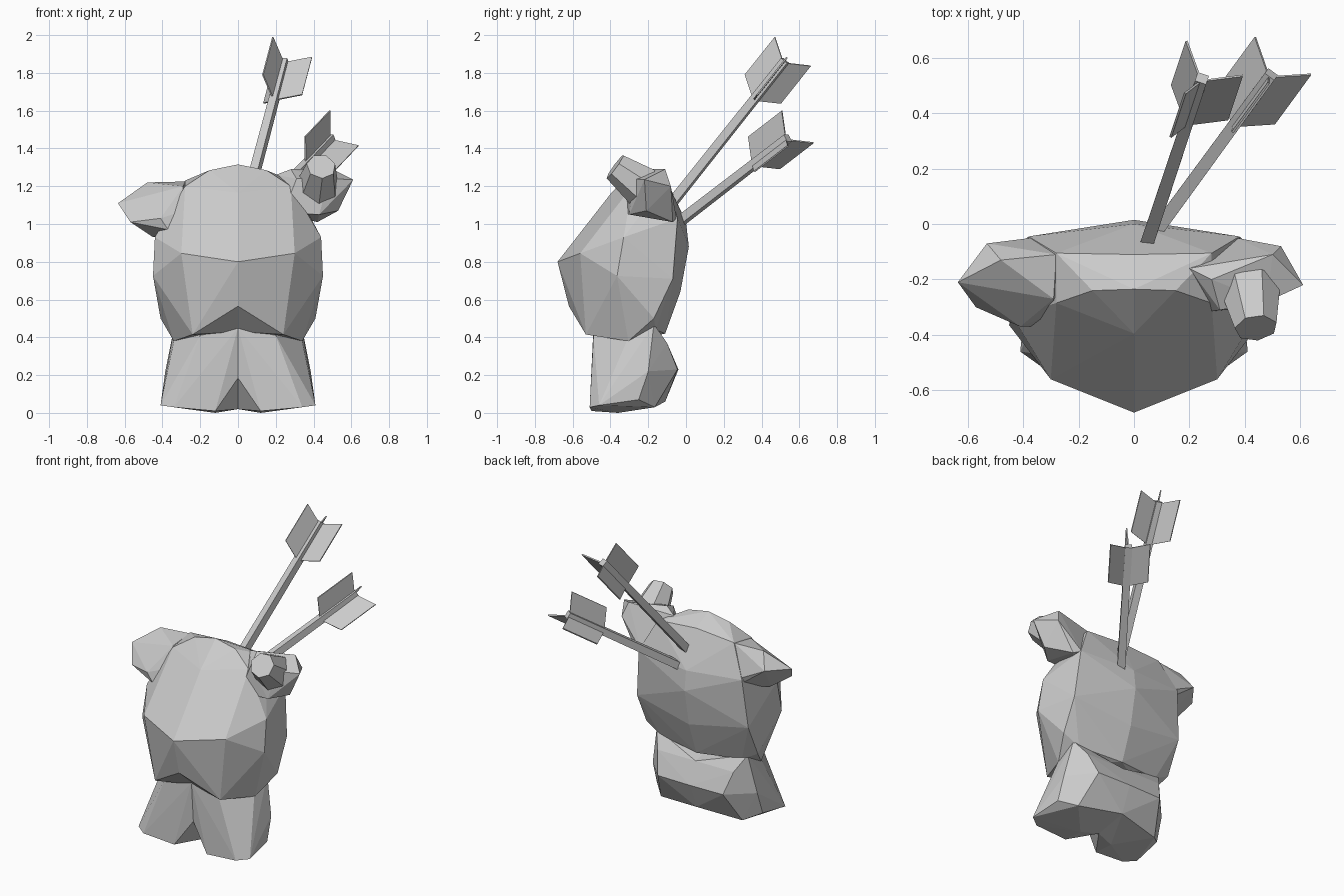
import bpy, bmesh
from math import radians
from mathutils import Vector, Matrix

if "Cube" in bpy.data.objects:
    bpy.data.objects.remove(bpy.data.objects["Cube"])


def finish(name, bm):
    bmesh.ops.recalc_face_normals(bm, faces=bm.faces)
    mesh = bpy.data.meshes.new(name)
    bm.to_mesh(mesh)
    bm.free()
    ob = bpy.data.objects.new(name, mesh)
    bpy.context.collection.objects.link(ob)
    return ob


def hull(name, points, mirrored=False):
    """Faceted lump around a few corner points, optionally mirrored across x = 0."""
    bm = bmesh.new()
    for p in points:
        bm.verts.new(p)
    bmesh.ops.convex_hull(bm, input=bm.verts[:])
    loose = [v for v in bm.verts if not v.link_faces]
    bmesh.ops.delete(bm, geom=loose, context='VERTS')
    if mirrored:
        middle = [f for f in bm.faces if all(abs(v.co.x) < 1e-4 for v in f.verts)]
        bmesh.ops.delete(bm, geom=middle, context='FACES')
        bmesh.ops.mirror(bm, geom=bm.verts[:] + bm.edges[:] + bm.faces[:],
                         axis='X', merge_dist=0.0005)
        bmesh.ops.remove_doubles(bm, verts=bm.verts[:], dist=0.0005)
    return finish(name, bm)


def prism(bm, start, end, r1, r2, sides):
    axis = Vector(end) - Vector(start)
    mat = (Matrix.Translation((Vector(start) + Vector(end)) / 2)
           @ axis.to_track_quat('Z', 'Y').to_matrix().to_4x4()
           @ Matrix.Rotation(radians(180 / sides), 4, 'Z'))
    bmesh.ops.create_cone(bm, cap_ends=True, segments=sides, radius1=r1,
                          radius2=r2, depth=axis.length, matrix=mat)


def arrow(name, start, end, vane_dir):
    """Square shaft with three swept vanes at the tail."""
    start, end = Vector(start), Vector(end)
    d = (end - start).normalized()
    out = Vector(vane_dir)
    out = (out - d * out.dot(d)).normalized()
    bm = bmesh.new()
    prism(bm, start, end, 0.034, 0.03, 4)
    for k in range(3):
        o = Matrix.Rotation(radians(120 * k), 3, d) @ out
        side = d.cross(o) * 0.004
        outline = [(0.01, -0.27), (0.14, -0.21), (0.14, 0.05), (0.01, -0.01)]
        rows = [[bm.verts.new(end + o * r + d * t + side * s) for r, t in outline]
                for s in (-1, 1)]
        bm.faces.new(rows[0])
        bm.faces.new(rows[1][::-1])
        for i in range(4):
            j = (i + 1) % 4
            bm.faces.new((rows[0][j], rows[0][i], rows[1][i], rows[1][j]))
    return finish(name, bm)


# Chest, belly and back
torso = hull("torso", [
    (0, -.68, .80), (0, -.62, .565), (0, -.47, .43), (.24, -.53, .415),
    (.34, -.305, .38), (.41, -.17, .50), (.45, -.365, .725), (.41, -.07, .71),
    (.30, -.56, .845), (0, -.55, .965), (0, -.395, 1.165), (0, -.235, 1.315),
    (.15, -.24, 1.285), (.28, -.285, 1.20), (.28, -.105, 1.23),
    (.44, -.33, .93), (.38, -.045, 1.03), (0, .015, .88), (0, 0, 1.01),
    (0, -.11, 1.25), (0, -.03, .64), (0, -.11, .42), (.30, -.16, .44),
], True)

# Hips and cut thighs, with the notch between them
hips = hull("hips", [
    (0, -.49, .45), (.20, -.49, .41), (.335, -.305, .40), (.335, -.17, .47),
    (0, -.10, .37), (.28, -.10, .37), (0, -.04, .23), (.24, -.045, .23),
    (.385, -.20, .22), (.41, -.46, .04), (.34, -.51, .03), (.12, -.50, .01),
    (.12, -.36, 0), (0, -.47, .185), (0, -.33, .02), (.30, -.165, .03),
    (0, -.11, .06), (.39, -.25, .07),
], True)

# Lowered arm stump
left_arm = hull("left_arm", [
    (-.635, -.21, 1.11), (-.57, -.30, 1.01), (-.48, -.13, 1.22), (-.53, -.07, 1.12),
    (-.29, -.27, 1.20), (-.29, -.325, 1.07), (-.37, -.37, .97), (-.41, -.37, 1.03),
    (-.45, -.25, .93), (-.28, -.11, 1.225), (-.37, -.05, 1.04), (-.30, -.06, .95),
    (-.20, -.20, 1.10),
])

# Raised shoulder and its forward stump
shoulder = hull("shoulder", [
    (.28, -.20, 1.29), (.61, -.22, 1.235), (.50, -.11, 1.29), (.53, -.08, 1.20),
    (.53, -.21, 1.07), (.42, -.07, 1.01), (.43, -.30, 1.05), (.24, -.32, 1.06),
    (.37, -.05, 1.03), (.31, -.31, 1.24), (.48, -.28, 1.24), (.20, -.16, 1.26),
])
bm = bmesh.new()
prism(bm, (.42, -.23, 1.20), (.44, -.375, 1.305), .115, .078, 7)
stump = finish("stump", bm)

# Merge the body into one skin
for part in (hips, left_arm, shoulder, stump):
    mod = torso.modifiers.new("join", 'BOOLEAN')
    mod.operation = 'UNION'
    mod.solver = 'EXACT'
    mod.object = part
    bpy.context.view_layer.objects.active = torso
    bpy.ops.object.modifier_apply(modifier=mod.name)
    bpy.data.objects.remove(part)

# Arrows stuck in the back
arrow("upper_arrow", (.04, -.09, 1.092), (.245, .525, 1.865), (.135, -.02, -.02))
arrow("lower_arrow", (.07, -.04, 1.008), (.495, .54, 1.455), (.115, -.035, -.067))
